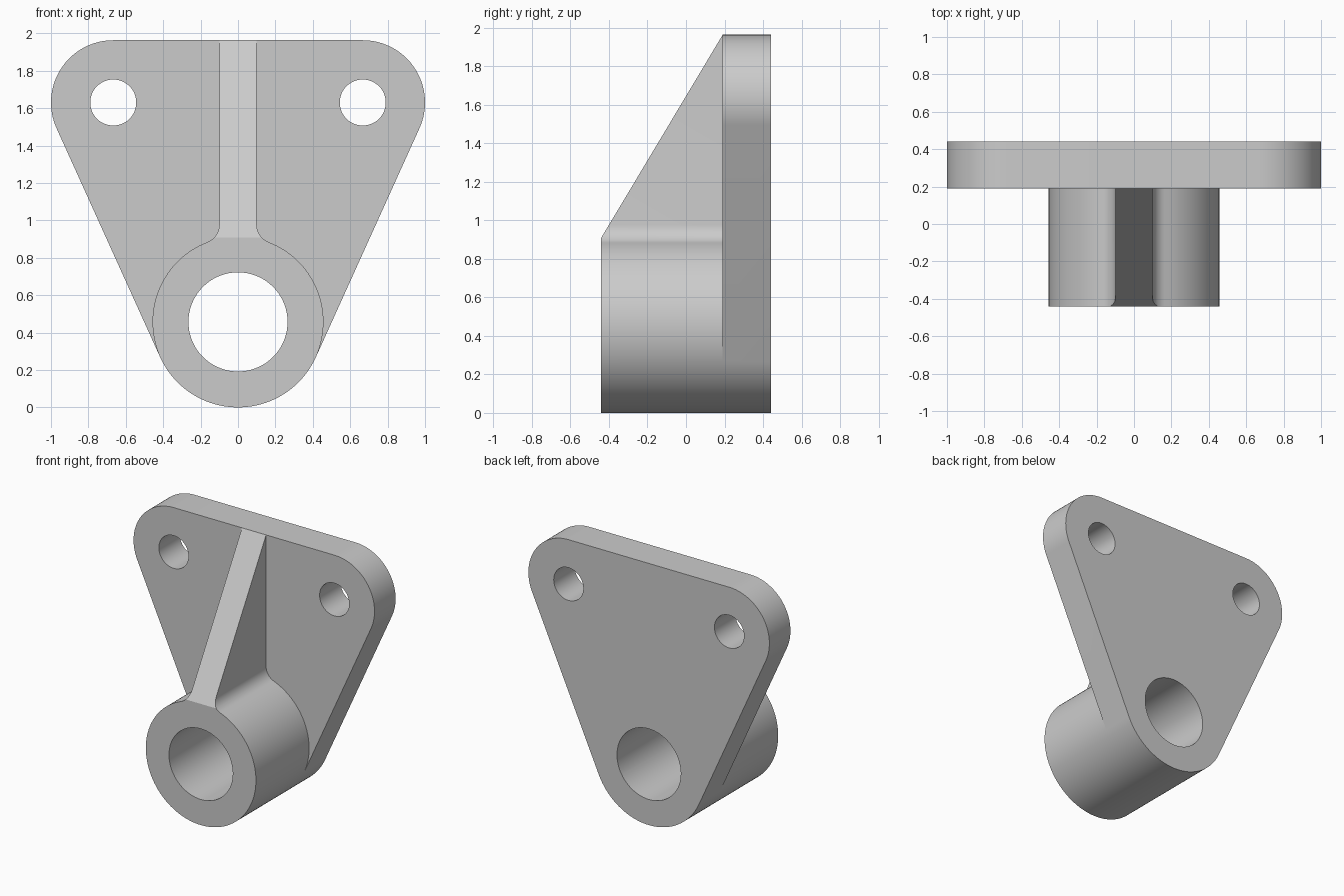
import bpy, bmesh, math
from mathutils import Vector

if "Cube" in bpy.data.objects:
    bpy.data.objects.remove(bpy.data.objects["Cube"])

BACK, MID, FRONT = 0.44, 0.19, -0.44      # plate back, plate front, boss front
R, ZC = 0.457, 0.457                      # boss radius and centre height
RT, XT, ZT = 0.333, 0.667, 1.63           # upper corner rounding
W, F = 0.1, 0.1                           # half rib width, fillet radius

grey = bpy.data.materials.new("grey_metal")
grey.diffuse_color = (0.6, 0.6, 0.6, 1)
grey.use_nodes = True
grey.node_tree.nodes["Principled BSDF"].inputs["Base Color"].default_value = grey.diffuse_color


def arc(cx, cz, r, a0, a1, n):
    return [(cx + r * math.cos(a0 + (a1 - a0) * i / n),
             cz + r * math.sin(a0 + (a1 - a0) * i / n)) for i in range(n + 1)]


def mirrored(pts):
    """Close a right-hand half profile (bottom to top) with its mirror image."""
    return pts + [(-x, z) for x, z in reversed(pts) if x > 1e-5]


def solid(name, pts, y0, y1, cut=None):
    """Extrude an xz profile along y, optionally sliced by a plane."""
    bm = bmesh.new()
    face = bm.faces.new([bm.verts.new((x, y0, z)) for x, z in pts])
    ext = bmesh.ops.extrude_face_region(bm, geom=[face])["geom"]
    bmesh.ops.translate(bm, vec=(0, y1 - y0, 0),
                        verts=[v for v in ext if isinstance(v, bmesh.types.BMVert)])
    if cut:
        res = bmesh.ops.bisect_plane(bm, geom=bm.verts[:] + bm.edges[:] + bm.faces[:], dist=1e-5,
                                     plane_co=cut[0], plane_no=cut[1], clear_outer=True)
        bmesh.ops.holes_fill(bm, edges=[e for e in bm.edges if e.is_boundary], sides=0)
    bmesh.ops.recalc_face_normals(bm, faces=bm.faces[:])
    me = bpy.data.meshes.new(name)
    bm.to_mesh(me)
    bm.free()
    me.materials.append(grey)
    ob = bpy.data.objects.new(name, me)
    bpy.context.collection.objects.link(ob)
    return ob


def combine(target, other, operation):
    bpy.context.view_layer.objects.active = target
    mod = target.modifiers.new(operation.lower(), 'BOOLEAN')
    mod.operation, mod.object, mod.solver = operation, other, 'EXACT'
    bpy.ops.object.modifier_apply(modifier=mod.name)
    bpy.data.objects.remove(other)


# Angle where the straight plate sides touch the lower and upper roundings
tangent = (math.atan2(ZT - ZC, XT) - math.pi / 2
           + math.asin((R - RT) / math.hypot(XT, ZT - ZC)))
lower = arc(0, ZC, R, -math.pi / 2, tangent, 24)

# Rounded triangular mounting plate
bracket = solid("bracket", mirrored(lower + arc(XT, ZT, RT, tangent, math.pi / 2, 32)), MID, BACK)

# Boss flowing through fillets into the sloped rib
zf = ZC + math.sqrt((R + F) ** 2 - (W + F) ** 2)
af = math.atan2(zf - ZC, W + F)
half = (lower + arc(0, ZC, R, tangent, af, 30)[1:]
        + arc(W + F, zf, F, af + math.pi, math.pi, 10)[1:] + [(W, 2.1)])
top = ZT + RT
slope = Vector((0, -(top - 0.91), MID - FRONT))
boss = solid("boss_and_rib", mirrored(half), FRONT, MID, ((0, MID, top - 0.001), slope))
combine(bracket, boss, 'UNION')

# Shaft bore and two bolt holes
for x, z, r, n in ((0, ZC, 0.265, 72), (-XT, ZT, 0.123, 48), (XT, ZT, 0.123, 48)):
    hole = solid("hole_cutter", arc(x, z, r, 0, 2 * math.pi, n)[:-1], -1, 1)
    combine(bracket, hole, 'DIFFERENCE')

bpy.context.view_layer.objects.active = bracket
bracket.select_set(True)
bpy.ops.object.shade_smooth_by_angle(angle=math.radians(30))
